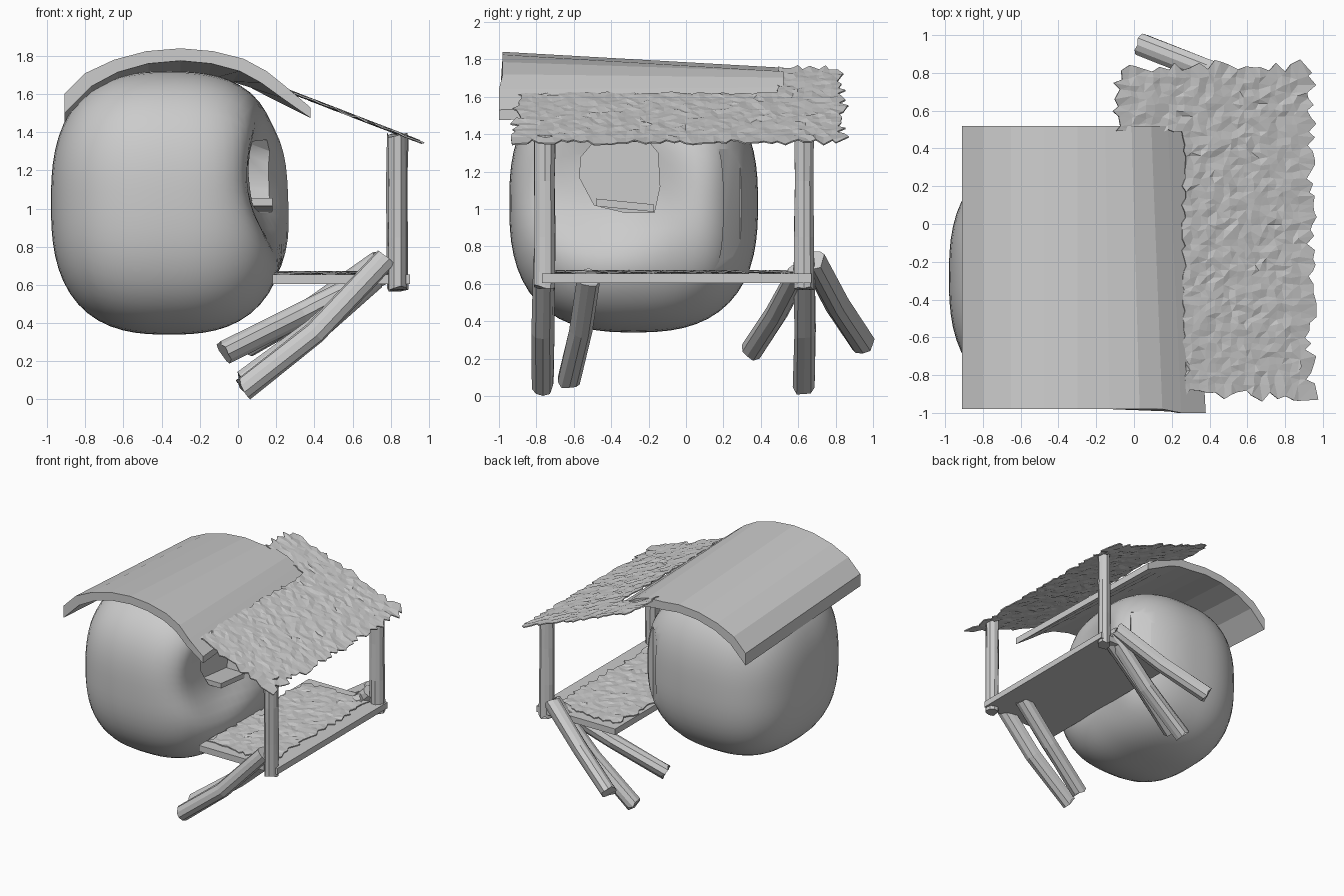
import bpy, bmesh, math, random
from mathutils import Vector

if "Cube" in bpy.data.objects:
    bpy.data.objects.remove(bpy.data.objects["Cube"])

random.seed(4)


def make(name, bm):
    bmesh.ops.recalc_face_normals(bm, faces=bm.faces[:])
    me = bpy.data.meshes.new(name)
    bm.to_mesh(me)
    bm.free()
    ob = bpy.data.objects.new(name, me)
    bpy.context.collection.objects.link(ob)
    return ob


def loft(name, rings):
    bm = bmesh.new()
    vs = [[bm.verts.new(p) for p in r] for r in rings]
    n = len(rings[0])
    for a, b in zip(vs, vs[1:]):
        for i in range(n):
            j = (i + 1) % n
            bm.faces.new((a[i], a[j], b[j], b[i]))
    bm.faces.new(vs[0])
    bm.faces.new(vs[-1])
    return make(name, bm)


def box(name, lo, hi):
    lo, hi = Vector(lo), Vector(hi)
    bm = bmesh.new()
    bmesh.ops.create_cube(bm, size=1)
    for v in bm.verts:
        v.co = (lo + hi) / 2 + Vector(a * b for a, b in zip(v.co, hi - lo))
    return make(name, bm)


def log(name, pts, r=0.055, sides=10):
    # rough ridged timber along a path
    pts = [Vector(p) for p in pts]
    ridge = [random.uniform(0.85, 1.08) for _ in range(sides)]
    rings = []
    for k, p in enumerate(pts):
        d = (pts[min(k + 1, len(pts) - 1)] - pts[max(k - 1, 0)]).normalized()
        u = d.cross(Vector((0, 1, 0))).normalized()
        w = d.cross(u)
        end = k in (0, len(pts) - 1)
        ring = []
        for i in range(sides):
            a = 2 * math.pi * i / sides
            q = r * ridge[i] * random.uniform(0.92, 1.06)
            slip = random.uniform(-0.015, 0.015) if end else 0
            ring.append(p + (u * math.cos(a) + w * math.sin(a)) * q + d * slip)
        rings.append(ring)
    return loft(name, rings)


def thatch(name, x0, x1, y0, y1, zf, nx, ny, rough, ragged, keep=lambda x, y: True):
    # jittered sheet with a spiky border
    bm = bmesh.new()
    dx, dy = (x1 - x0) / nx, (y1 - y0) / ny

    def spike(i):
        return ragged * random.choice((0, 0.3, 0.6, 1)) * (1 if i else -1)

    g = []
    for i in range(nx + 1):
        row = []
        for j in range(ny + 1):
            x = x0 + dx * (i + random.uniform(-0.3, 0.3))
            y = y0 + dy * (j + random.uniform(-0.3, 0.3))
            if i in (0, nx):
                x += spike(i)
            if j in (0, ny):
                y += spike(j)
            row.append(bm.verts.new((x, y, zf(x) + random.uniform(-rough, rough))))
        g.append(row)
    for i in range(nx):
        for j in range(ny):
            if keep(x0 + dx * (i + 0.5), y0 + dy * (j + 0.5)):
                bm.faces.new((g[i][j], g[i + 1][j], g[i + 1][j + 1], g[i][j + 1]))
    bmesh.ops.delete(bm, geom=[v for v in bm.verts if not v.link_faces], context='VERTS')
    bmesh.ops.triangulate(bm, faces=bm.faces[:])
    ob = make(name, bm)
    ob.modifiers.new("thickness", 'SOLIDIFY').thickness = 0.008
    return ob


# Body: rounded cube pod, funnel around the window, slight bulge at the doorway
bm = bmesh.new()
bmesh.ops.create_cube(bm, size=2)
bmesh.ops.subdivide_edges(bm, edges=bm.edges[:], cuts=15, use_grid_fill=True)
for v in bm.verts:
    t = Vector(math.tan(c * math.pi / 4) for c in v.co)
    n = sum(abs(c) ** 2.65 for c in t) ** (1 / 2.65)
    v.co = Vector((-0.36, -0.28, 1.03)) + Vector((t.x * 0.62, t.y * 0.665, t.z * 0.69)) / n
    if v.co.x > -0.3:
        side = min(1, (v.co.x + 0.3) / 0.3)
        r2 = ((v.co.y + 0.45) / 0.36) ** 2 + ((v.co.z - 1.14) / 0.33) ** 2
        b2 = ((v.co.y - 0.15) / 0.17) ** 2 + ((v.co.z - 1.0) / 0.5) ** 4
        v.co.x += side * (0.07 * math.exp(-b2) - 0.18 * math.exp(-r2 ** 1.6))
body = make("pod_body", bm)

# Window and door recesses
window = [(-0.5, 1.35), (-0.2, 1.36), (-0.15, 1.3), (-0.14, 1.12), (-0.17, 0.98),
          (-0.32, 0.98), (-0.49, 1.02), (-0.57, 1.17), (-0.56, 1.28)]
cut_window = loft("window_cutter", [[(x, y, z) for y, z in window] for x in (0.01, 0.6)])
cut_door = box("door_cutter", (-0.06, -0.08, 0.48), (0.3, 0.08, 1.32))
cut_door.location = (0.165, 0.275, 0)
cut_door.rotation_euler.z = math.radians(45)
for c in (cut_window, cut_door):
    m = body.modifiers.new("recess", 'BOOLEAN')
    m.operation, m.object, m.solver = 'DIFFERENCE', c, 'EXACT'
    c.hide_render = True
bpy.context.view_layer.objects.active = body
body.select_set(True)
for m in list(body.modifiers):
    bpy.ops.object.modifier_apply(modifier=m.name)
bpy.ops.object.shade_smooth_by_angle(angle=math.radians(40))
for c in (cut_window, cut_door):
    bpy.data.objects.remove(c)

# Window sill
sill = box("window_sill", (0.0, -0.48, 0.99), (0.18, -0.17, 1.03))
for v in sill.data.vertices:
    v.co.z += -0.1 * (v.co.y + 0.33) + 0.01

# Curved roof shell, narrowing and dropping to the back
top = [(-0.91, 1.60), (-0.80, 1.71), (-0.65, 1.78), (-0.48, 1.825), (-0.3, 1.84),
       (-0.13, 1.825), (0.03, 1.785), (0.15, 1.72), (0.25, 1.64), (0.38, 1.53)]
low = [(-0.91, 1.50), (-0.77, 1.64), (-0.63, 1.715), (-0.47, 1.76), (-0.3, 1.775),
       (-0.14, 1.76), (0.01, 1.72), (0.12, 1.66), (0.23, 1.58), (0.38, 1.475)]
section = top + low[::-1]
front = [(x, -0.98 - 0.02 * (x > 0.2), z) for x, z in section]
back = [(x if x < -0.3 else -0.3 + (x + 0.3) * 0.87, 0.52,
         z - 0.085 + max(0, x + 0.1) * 0.27) for x, z in section]
roof = loft("curved_roof", [front, back])

# Thatch awning and floor mat
thatch("thatch_awning", -0.06, 0.915, -0.885, 0.81, lambda x: 1.722 - 0.385 * x,
       24, 48, 0.006, 0.05, lambda x, y: x > 0.26 or y > 0.5)
thatch("floor_mat", 0.22, 0.78, -0.68, 0.57, lambda x: 0.668, 14, 30, 0.006, 0.035)

# Porch deck
box("porch_deck", (0.18, -0.77, 0.605), (0.90, 0.67, 0.655))

# Posts
for side, y in (("front", -0.755), ("back", 0.63)):
    log(side + "_post", [(0.835, y, z) for z in (0.58, 0.85, 1.15, 1.385)], 0.056)

# Slanting support logs
legs = {
    "front_outer": [(0.77, -0.76, 0.74), (0.40, -0.765, 0.35), (0.03, -0.765, 0.06)],
    "front_inner": [(0.72, -0.52, 0.64), (0.40, -0.56, 0.36), (0.04, -0.625, 0.09)],
    "back_inner": [(0.74, 0.60, 0.66), (0.33, 0.49, 0.45), (-0.07, 0.36, 0.25)],
    "back_middle": [(0.77, 0.635, 0.72), (0.40, 0.635, 0.35), (0.03, 0.63, 0.055)],
    "back_outer": [(0.75, 0.68, 0.73), (0.40, 0.81, 0.49), (0.04, 0.95, 0.28)],
}
for name, pts in legs.items():
    log(name + "_support", pts, 0.063)
